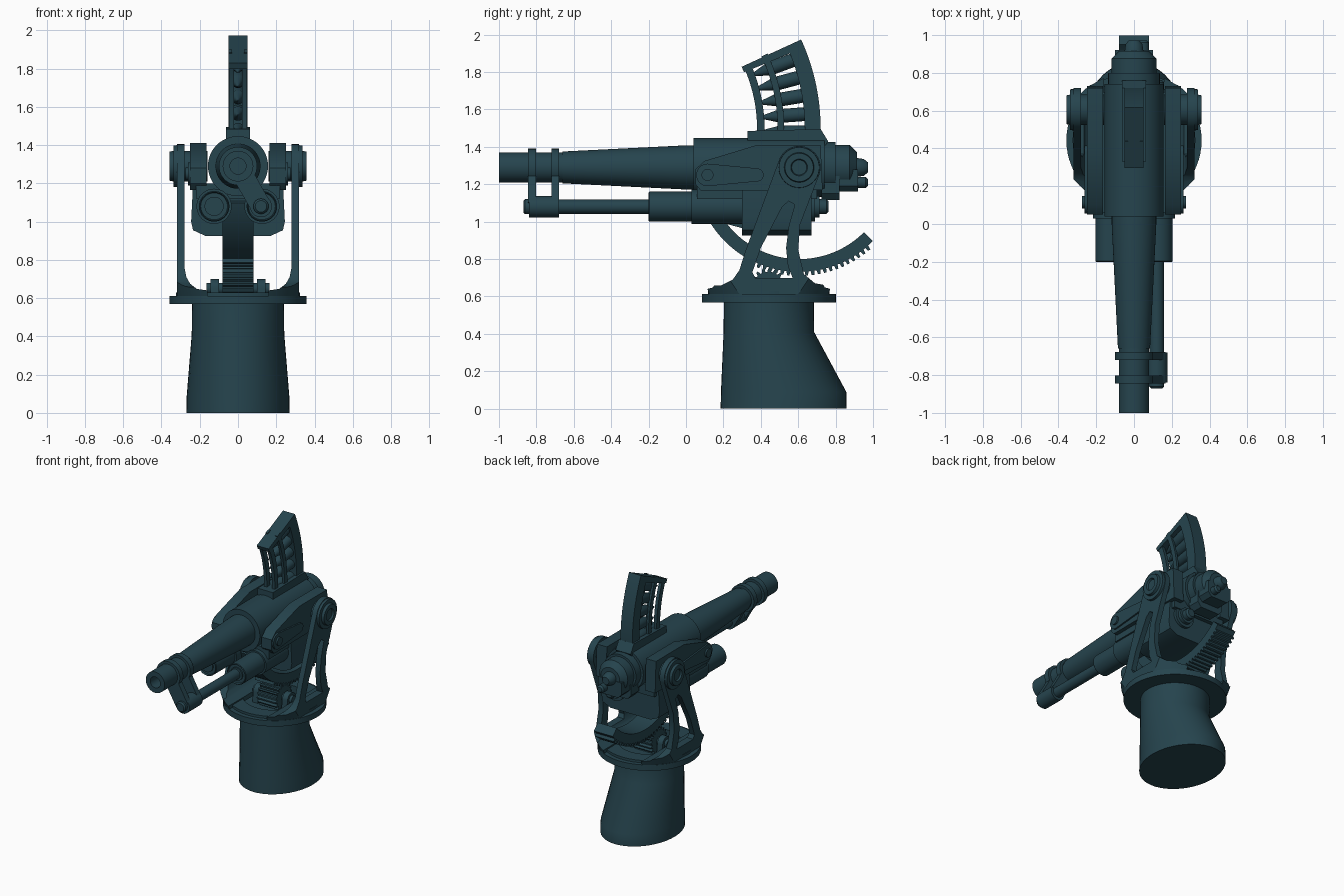
import bpy, bmesh, math
from math import cos, sin, radians, pi

if "Cube" in bpy.data.objects:
    bpy.data.objects.remove(bpy.data.objects["Cube"])

steel = bpy.data.materials.new("dark teal steel")
steel.diffuse_color = (0.019, 0.058, 0.076, 1)
steel.use_nodes = True
steel.node_tree.nodes["Principled BSDF"].inputs["Base Color"].default_value = steel.diffuse_color
PY, PZ = 0.605, 1.29          # elevation pivot
CY = 0.443                    # turntable centre


def finish(name, bm):
    bmesh.ops.recalc_face_normals(bm, faces=bm.faces)
    me = bpy.data.meshes.new(name)
    bm.to_mesh(me)
    bm.free()
    me.materials.append(steel)
    ob = bpy.data.objects.new(name, me)
    bpy.context.collection.objects.link(ob)
    return ob


def put(axis, t, u, v):
    return {'x': (t, u, v), 'y': (u, t, v), 'z': (u, v, t)}[axis]


def prism(name, axis, pts, a, b):
    """Polygon extruded along an axis."""
    bm = bmesh.new()
    lo, hi = ([bm.verts.new(put(axis, t, *p)) for p in pts] for t in (a, b))
    bm.faces.new(lo)
    bm.faces.new(hi)
    n = len(pts)
    for i in range(n):
        j = (i + 1) % n
        bm.faces.new((lo[i], lo[j], hi[j], hi[i]))
    return finish(name, bm)


def lathe(name, axis, c, prof, n=40, closed=False):
    """Profile of (position, radius) turned about an axis through c."""
    bm = bmesh.new()
    rings = [[bm.verts.new(put(axis, t, c[0] + r * cos(2 * pi * i / n), c[1] + r * sin(2 * pi * i / n)))
              for i in range(n)] for t, r in prof]
    pairs = list(zip(rings, rings[1:]))
    if closed:
        pairs.append((rings[-1], rings[0]))
    else:
        bm.faces.new(rings[0])
        bm.faces.new(rings[-1])
    for p, q in pairs:
        for i in range(n):
            j = (i + 1) % n
            bm.faces.new((p[i], p[j], q[j], q[i]))
    return finish(name, bm)


def arc(cy, cz, r, a0, a1, n=16):
    return [(cy + r * cos(radians(a0 + (a1 - a0) * i / n)), cz + r * sin(radians(a0 + (a1 - a0) * i / n)))
            for i in range(n + 1)]


def band(name, c, r0, r1, a0, a1, x0, x1, n=16):
    return prism(name, 'x', arc(*c, r1, a0, a1, n) + arc(*c, r0, a1, a0, n), x0, x1)


def boolean(ob, cutter, op):
    m = ob.modifiers.new("cut", 'BOOLEAN')
    m.operation, m.solver, m.object = op, 'EXACT', cutter
    bpy.context.view_layer.objects.active = ob
    bpy.ops.object.modifier_apply(modifier=m.name)
    bpy.data.objects.remove(cutter)


# pedestal: round at the top, stretched rearwards at the foot
bm = bmesh.new()
rings = []
for z, cy, rx, ry in ((0, .522, .27, .337), (.09, .522, .268, .335), (.41, CY, .242, .242), (.575, CY, .24, .24)):
    rings.append([bm.verts.new((rx * cos(2 * pi * i / 48), cy + ry * sin(2 * pi * i / 48), z)) for i in range(48)])
for p, q in zip(rings, rings[1:]):
    for i in range(48):
        bm.faces.new((p[i], p[(i + 1) % 48], q[(i + 1) % 48], q[i]))
bm.faces.new(rings[0])
bm.faces.new(rings[-1])
finish("pedestal", bm)

# turntable
lathe("turntable", 'z', (0, CY), [(.568, .22), (.568, .358), (.612, .358), (.612, .325), (.63, .325), (.63, .22)], 64, True)

# yoke arms: front profile crossed with side profile, window cut out
side = [(.10, .60), (.10, .655), (.19, .66), (.25, .69), (.285, .74), (.32, .85)] + arc(PY, PZ, .115, 165, -15) + \
       [(.61, .985), (.60, .85), (.63, .72), (.69, .67), (.78, .655), (.78, .60)]
window = [(.355, .73), (.40, .86), (.515, 1.08), (.55, 1.11), (.582, 1.09), (.55, .98), (.535, .86),
          (.545, .76), (.57, .70), (.37, .70)]
front = [(.32, .605), (.32, 1.42), (.28, 1.42), (.28, .76), (.27, .71), (.25, .675), (.215, .648), (.16, .64), (.16, .605)]
for s, w in ((-1, "left"), (1, "right")):
    arm = prism(w + "_yoke_arm", 'y', [(s * x, z) for x, z in front], 0, 1)
    boolean(arm, prism("cutter", 'x', side, -.5, .5), 'INTERSECT')
    boolean(arm, prism("cutter", 'x', window, -.5, .5), 'DIFFERENCE')
    boolean(arm, lathe("cutter", 'z', (0, CY), [(.55, .335), (.80, .42), (.80, .8), (.55, .8)], 64, True), 'DIFFERENCE')
    # trunnion
    lathe(w + "_trunnion", 'x', (PY, PZ), [(s * .16, .08), (s * .28, .08), (s * .28, .112), (s * .338, .108),
          (s * .338, .08), (s * .358, .076), (s * .358, .045), (s * .345, .04)])
    # cradle cheek with raised rib and bolt
    prism(w + "_cradle_cheek", 'x', [(.05, 1.20), (.05, 1.28), (.10, 1.325), (.38, 1.41), (.72, 1.41), (.73, 1.17),
          (.08, 1.165)], s * .165, s * .25)
    prism(w + "_cradle_rib", 'x', arc(.115, 1.25, .06, 90, 270) + arc(.38, 1.25, .035, -90, 90), s * .24, s * .262)
    lathe(w + "_cradle_bolt", 'x', (.115, 1.25), [(s * .24, .032), (s * .275, .032)], 20)
    # pinion bearing
    prism(w + "_pinion_bearing", 'x', arc(.44, .65, .05, 0, 180) + [(.38, .57), (.50, .57)], s * .10, s * .145)
    # recoil cylinder
    lathe(w + "_recoil_cylinder", 'y', (s * .125, 1.08), [(-.2, .05), (-.19, .05), (-.19, .07), (-.2, .075), (-.195, .08),
          (.03, .08), (.03, .092), (.37, .092)])

# barrel with bore, and receiver
lathe("barrel", 'y', (0, PZ), [(-.88, .042), (-1, .042), (-1, .08), (-.66, .08), (-.66, .085), (0, .118), (.06, .118)], 48)
lathe("receiver", 'y', (0, PZ), [(.04, .12), (.04, .157), (.74, .157)], 48)

# barrel clamps and recoil rod
for i, y in enumerate((-.845, -.72)):
    lathe(f"clamp_ring_{i}", 'y', (0, PZ), [(y, .1), (y + .042, .1)])
    prism(f"clamp_link_{i}", 'y', [(.048, 1.317), (-.048, 1.263), (.072, 1.055), (.167, 1.105)], y, y + .042)
lathe("recoil_rod", 'y', (.12, 1.08), [(-.87, .03), (-.86, .04), (-.84, .04), (-.84, .057), (-.68, .057), (-.68, .038), (-.15, .038)])

# cradle body under the receiver
prism("cradle_body", 'y', [(-.235, 1.2), (-.245, 1.0), (-.235, .955), (-.17, .925), (.17, .925), (.235, .955),
      (.245, 1.0), (.235, 1.2)], .30, .67)
prism("cradle_floor", 'y', [(-.22, 1.2), (-.22, 1.12), (.22, 1.12), (.22, 1.2)], .06, .70)
lathe("recoil_rear_cap", 'y', (.12, 1.08), [(.6, .08), (.69, .08), (.69, .058), (.715, .058), (.715, .04), (.75, .04), (.762, .028)])

# breech
lathe("breech", 'y', (0, PZ), [(.70, .14), (.72, .14), (.72, .137), (.80, .137), (.80, .12), (.875, .12), (.915, .08),
      (.915, .05), (.95, .045), (.972, .028)])
prism("breech_lug", 'y', [(-.11, 1.3), (-.11, 1.15), (-.08, 1.115), (.08, 1.115), (.11, 1.15), (.11, 1.3)], .725, .82)
prism("breech_lower_block", 'y', [(-.10, 1.28), (-.10, 1.19), (-.07, 1.16), (.07, 1.16), (.10, 1.19), (.10, 1.28)], .80, .92)
lathe("breech_knob", 'y', (.05, 1.21), [(.9, .03), (.96, .03), (.972, .018)], 20)

# toothed elevation rack
teeth = []
for k in range(22):
    a = 240 + k * 3.3
    for da, r in ((0, .558), (.4, .58), (1.7, .58), (2.1, .558)):
        teeth.append((PY + r * cos(radians(a + da)), PZ + r * sin(radians(a + da))))
prism("elevation_rack", 'x', arc(PY, PZ, .56, 200, 239) + teeth + arc(PY, PZ, .556, 313, 315, 2) +
      arc(PY, PZ, .49, 315, 200, 40), -.08, .08)
prism("rack_bracket", 'x', [(.10, 1.17), (.11, 1.05), (.17, 1.0), (.32, .96), (.32, 1.17)], -.07, .07)

# pinion and axle
gear = []
for k in range(18):
    for da, r in ((0, .082), (4, .1), (10, .1), (14, .082)):
        gear.append((.44 + r * cos(radians(k * 20 + da)), .65 + r * sin(radians(k * 20 + da))))
prism("pinion", 'x', gear, -.08, .08)
lathe("pinion_axle", 'x', (.44, .65), [(-.165, .03), (.165, .03)], 20)

# magazine: curved frame holding rounds
MC = (-.43, 1.495)
prism("magazine_seat", 'x', [(.33, 1.42), (.33, 1.485), (.72, 1.495), (.76, 1.43), (.74, 1.40)], -.064, .064)
band("magazine_spine", MC, 1.065, 1.15, -1, 24, -.05, .05)
band("magazine_cap", MC, .80, 1.15, 22.3, 24.6, -.05, .05)
for s, w in ((-1, "left"), (1, "right")):
    band(w + "_magazine_front_rail", MC, .81, .85, -1, 23, s * .022, s * .046)
    band(w + "_magazine_side_rail", MC, .92, .955, -1, 25, s * .032, s * .05)
for k in range(5):
    r = lathe(f"round_{k}", 'y', (0, 0), [(.825, .003), (.86, .015), (.92, .032), (.93, .037), (1.07, .037)], 20)
    r.location = (0, *MC)
    r.rotation_euler.x = radians(-1 + 5.3 * k)

# smooth shading with sharp edges kept
for ob in bpy.context.scene.objects:
    ob.select_set(True)
    bpy.context.view_layer.objects.active = ob
bpy.ops.object.shade_smooth_by_angle(angle=radians(30))
